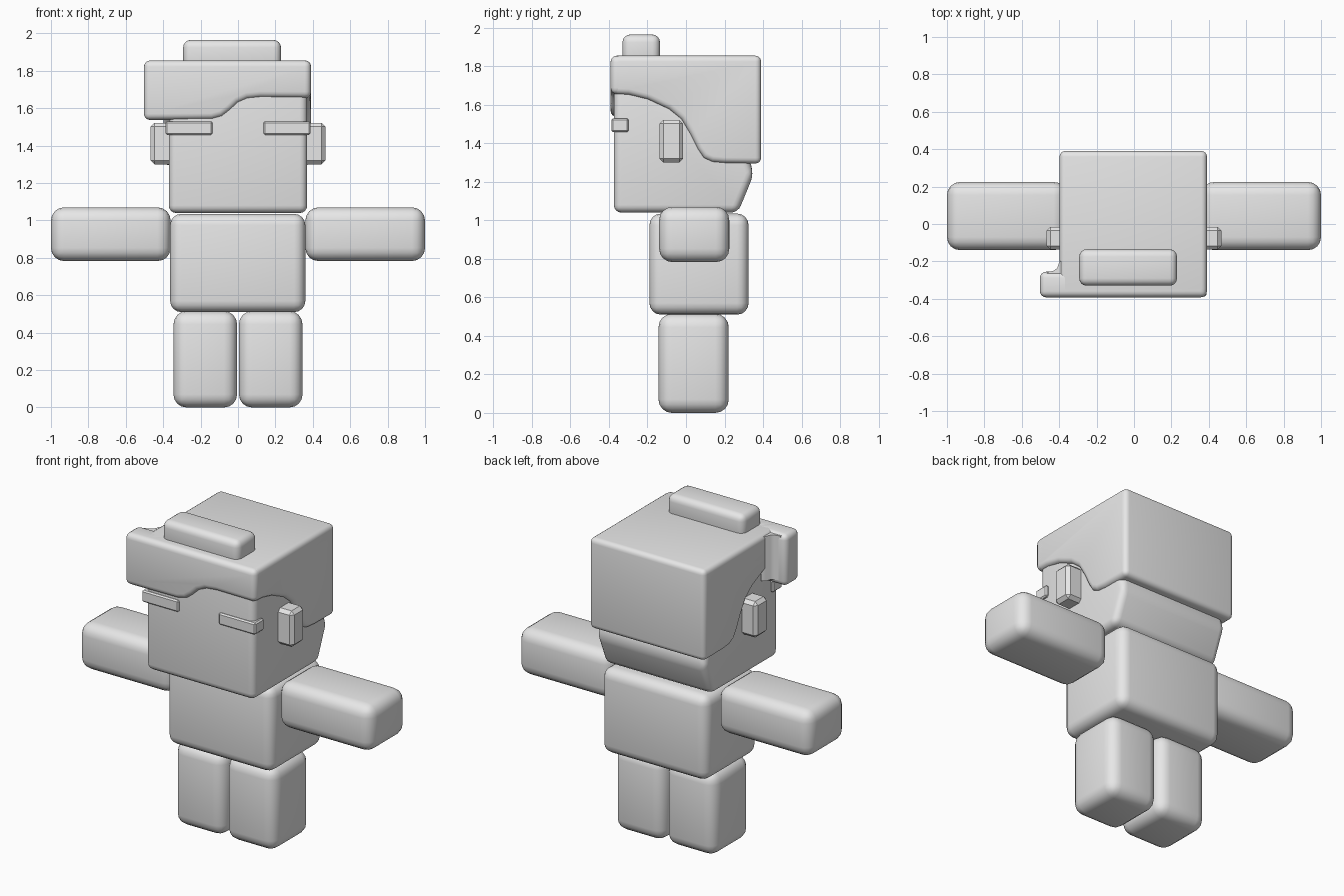
import bpy, bmesh, math
from mathutils import Vector

if "Cube" in bpy.data.objects:
    bpy.data.objects.remove(bpy.data.objects["Cube"])

grey = bpy.data.materials.new("light grey")
grey.diffuse_color = (0.8, 0.8, 0.8, 1)
grey.use_nodes = True
grey.node_tree.nodes["Principled BSDF"].inputs["Base Color"].default_value = grey.diffuse_color


def prism(name, points, axis, lo, hi, radius, segments=4):
    """Extrude a 2D profile along an axis and round its sharp edges.
    Profile pairs are (y,z) for axis 0, (x,z) for axis 1, (x,y) for axis 2."""
    def place(p, t):
        c = list(p)
        c.insert(axis, t)
        return Vector(c)
    bm = bmesh.new()
    a = [bm.verts.new(place(p, lo)) for p in points]
    b = [bm.verts.new(place(p, hi)) for p in points]
    bm.faces.new(a)
    bm.faces.new(b)
    n = len(points)
    for i in range(n):
        j = (i + 1) % n
        bm.faces.new((a[i], a[j], b[j], b[i]))
    bmesh.ops.recalc_face_normals(bm, faces=bm.faces)
    sharp = [e for e in bm.edges if e.calc_face_angle(0) > math.radians(38)]
    if radius:
        bmesh.ops.bevel(bm, geom=sharp, offset=radius, offset_type='OFFSET',
                        segments=segments, profile=0.5, affect='EDGES',
                        clamp_overlap=False)
    bmesh.ops.recalc_face_normals(bm, faces=bm.faces)
    mesh = bpy.data.meshes.new(name)
    bm.to_mesh(mesh)
    bm.free()
    mesh.materials.append(grey)
    ob = bpy.data.objects.new(name, mesh)
    bpy.context.collection.objects.link(ob)
    bpy.ops.object.select_all(action='DESELECT')
    ob.select_set(True)
    bpy.context.view_layer.objects.active = ob
    bpy.ops.object.shade_smooth_by_angle(angle=math.radians(35))
    return ob


def block(name, x, y, z, radius, segments=4):
    """Rounded box from its x, y and z ranges."""
    pts = [(x[0], y[0]), (x[1], y[0]), (x[1], y[1]), (x[0], y[1])]
    return prism(name, pts, 2, z[0], z[1], radius, segments)


# Torso
block("torso", (-0.363, 0.36), (-0.19, 0.325), (0.51, 1.035), 0.06)

# Paired limbs, ears and brows
for side, s in (("left", -1), ("right", 1)):
    def span(a, b):
        return tuple(sorted((s * a, s * b)))
    block(side + "_leg", span(0.005, 0.345), (-0.143, 0.222), (0, 0.515), 0.07)
    block(side + "_arm", span(0.36, 1.0), (-0.14, 0.225), (0.783, 1.07), 0.07)
    block(side + "_ear", span(0.34, 0.467), (-0.137, -0.015), (1.3, 1.522), 0.02, 1)
    block(side + "_brow", span(0.137, 0.387), (-0.387, -0.298), (1.458, 1.53), 0.008, 1)

# Head with a sloping nape
prism("head", [(-0.375, 1.04), (0.27, 1.04), (0.352, 1.24), (0.325, 1.33),
               (0.325, 1.80), (-0.375, 1.80)], 0, -0.37, 0.37, 0.04)

# Hair covering the top, sides and back, with a curved lower edge
prism("hair", [(-0.38, 1.855), (-0.38, 1.655), (-0.30, 1.652), (-0.20, 1.628),
               (-0.09, 1.577), (-0.025, 1.525), (0.02, 1.45), (0.06, 1.37),
               (0.09, 1.325), (0.135, 1.303), (0.20, 1.297), (0.39, 1.295),
               (0.39, 1.855)], 0, -0.398, 0.39, 0.03)

# Fringe sweeping across the forehead and past one temple
prism("fringe", [(-0.503, 1.855), (-0.503, 1.537), (-0.14, 1.54), (-0.085, 1.555),
                 (-0.04, 1.59), (0.0, 1.628), (0.05, 1.65), (0.12, 1.657),
                 (0.39, 1.655), (0.39, 1.855)], 1, -0.392, -0.255, 0.033)

# Small web joining the fringe tip to the side hair
prism("fringe_web", [(-0.38, -0.19), (-0.40, -0.205), (-0.41, -0.235),
                     (-0.43, -0.25), (-0.465, -0.258), (-0.465, -0.30),
                     (-0.38, -0.30)], 2, 1.57, 1.845, 0)

# Raised tuft on top
block("hair_tuft", (-0.293, 0.23), (-0.33, -0.135), (1.80, 1.965), 0.04)
